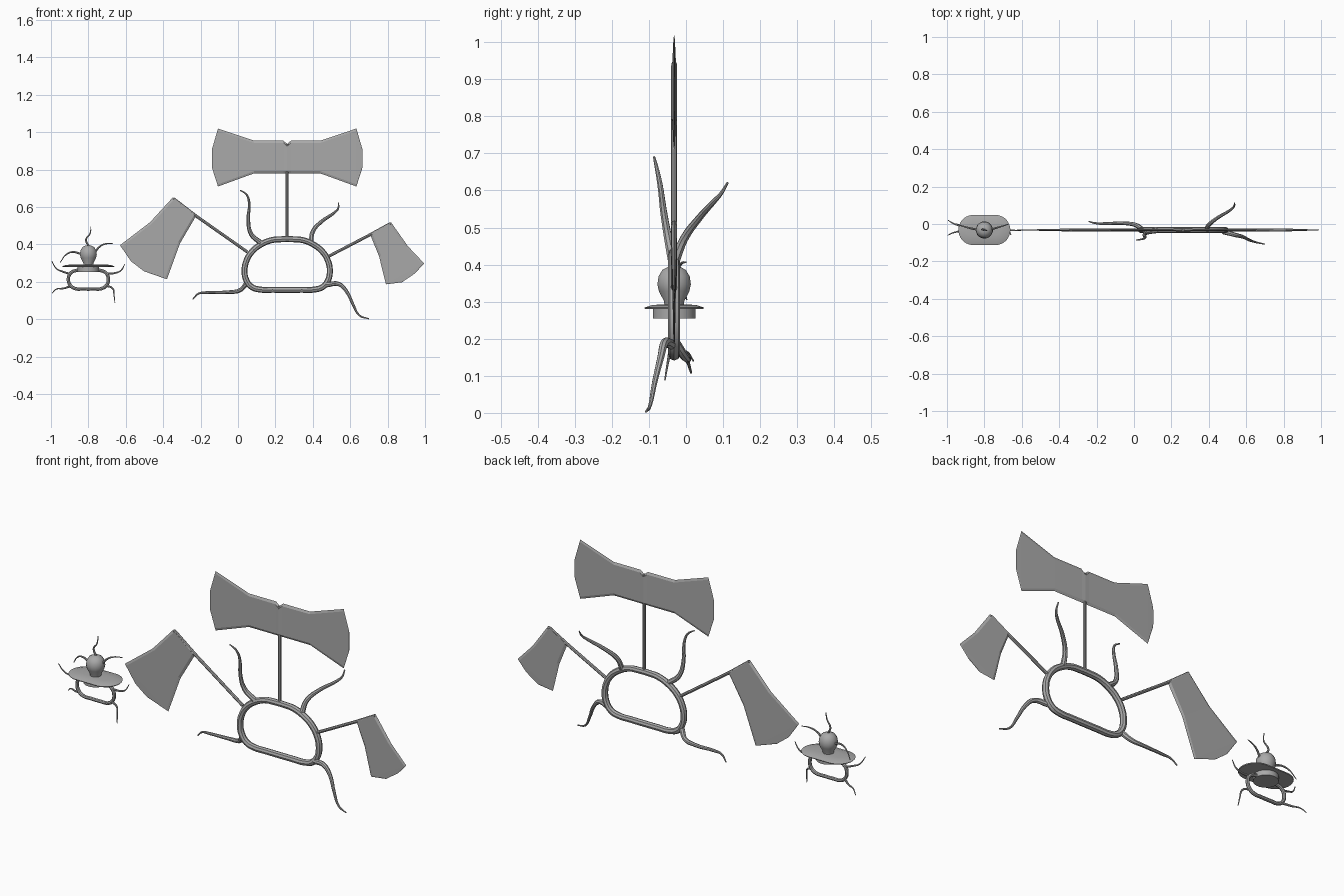
import bpy, bmesh, math
from mathutils import Vector

old = bpy.data.objects.get("Cube")
if old:
    bpy.data.objects.remove(old, do_unlink=True)

grey = bpy.data.materials.new("plain_grey")
grey.use_nodes = True
grey.diffuse_color = (0.4, 0.4, 0.4, 1)
grey.node_tree.nodes["Principled BSDF"].inputs["Base Color"].default_value = (0.4, 0.4, 0.4, 1)

Y = -0.032          # plane in which the rings and blades stand
CX, SX = 0.263, -0.80  # centres of the large and small figures


def add(name, mesh, smooth=True):
    ob = bpy.data.objects.new(name, mesh)
    bpy.context.collection.objects.link(ob)
    mesh.materials.clear()
    mesh.materials.append(grey)
    if smooth:
        bpy.ops.object.select_all(action='DESELECT')
        ob.select_set(True)
        bpy.context.view_layer.objects.active = ob
        bpy.ops.object.shade_smooth_by_angle(angle=math.radians(40))
    return ob


def tube(name, points, start, end=None, closed=False, curved=True):
    """Octagonal tube through points, tapering from start to end radius."""
    cu = bpy.data.curves.new(name, 'CURVE')
    cu.dimensions = '3D'
    cu.bevel_depth = 1
    cu.bevel_resolution = 2
    cu.use_fill_caps = True
    cu.resolution_u = 4 if curved else 1
    sp = cu.splines.new('BEZIER')
    sp.bezier_points.add(len(points) - 1)
    sp.use_cyclic_u = closed
    end = start if end is None else end
    for i, (bp, co) in enumerate(zip(sp.bezier_points, points)):
        bp.co = co
        bp.handle_left_type = bp.handle_right_type = 'AUTO' if curved else 'VECTOR'
        bp.radius = start + (end - start) * i / (len(points) - 1)
    tmp = bpy.data.objects.new(name + "_path", cu)
    bpy.context.collection.objects.link(tmp)
    deps = bpy.context.evaluated_depsgraph_get()
    mesh = bpy.data.meshes.new_from_object(tmp.evaluated_get(deps))
    bpy.data.objects.remove(tmp, do_unlink=True)
    return add(name, mesh)


def ring(name, cx, half, radius):
    """Upright D-shaped loop from its right half, mirrored."""
    pts = [(cx + x, Y, z) for x, z in half]
    pts += [(cx - x, Y, z) for x, z in reversed(half)]
    return tube(name, pts, radius, closed=True)


def blade(name, stations):
    """Bevelled plate; stations are (upper, lower, half thickness)."""
    bm = bmesh.new()
    rows = []
    for a, b, t in stations:
        a, b = Vector((a[0], Y, a[1])), Vector((b[0], Y, b[1]))
        step = (b - a).normalized() * 0.012
        d = Vector((0, t, 0))
        loop = [a, a + step - d, b - step - d, b, b - step + d, a + step + d]
        rows.append([bm.verts.new(v) for v in loop])
    for r, s in zip(rows, rows[1:]):
        for i in range(6):
            j = (i + 1) % 6
            bm.faces.new((r[i], r[j], s[j], s[i]))
    bm.faces.new(rows[0])
    bm.faces.new(rows[-1])
    bmesh.ops.recalc_face_normals(bm, faces=bm.faces)
    mesh = bpy.data.meshes.new(name)
    bm.to_mesh(mesh)
    bm.free()
    return add(name, mesh, smooth=False)


def lathe(name, profile, sides, stretch=0.0):
    """Turned solid about the small figure's axis, optionally drawn out along x."""
    bm = bmesh.new()
    rows = []
    for r, z in profile:
        row = []
        for i in range(sides):
            a = 2 * math.pi * (i + 0.5) / sides
            x = r * math.cos(a) + math.copysign(stretch, math.cos(a))
            row.append(bm.verts.new((SX + x, Y + r * math.sin(a), z)))
        rows.append(row)
    for r, s in zip(rows, rows[1:]):
        for i in range(sides):
            j = (i + 1) % sides
            bm.faces.new((r[i], r[j], s[j], s[i]))
    bm.faces.new(rows[0])
    bm.faces.new(rows[-1])
    bmesh.ops.recalc_face_normals(bm, faces=bm.faces)
    mesh = bpy.data.meshes.new(name)
    bm.to_mesh(mesh)
    bm.free()
    return add(name, mesh)


# Large body ring
ring("body_ring", CX, [(.08, .158), (.145, .159), (.19, .173), (.219, .21), (.228, .26),
                       (.219, .31), (.19, .36), (.14, .40), (.08, .424), (.03, .428)], 0.016)

# Axe handles
tube("centre_handle", [(CX, Y, .43), (CX, Y, .937)], .008, curved=False)
tube("right_handle", [(.05, Y, .36), (-.225, Y, .553), (-.345, Y, .645)], .008, curved=False)
tube("left_handle", [(.485, Y, .337), (.706, Y, .452), (.815, Y, .512)], .008, curved=False)

# Double-headed blade, mirrored about its handle
half = [(.402, 0.91, 0.81, .001), (.37, 1.02, .71, .002), (.177, .955, .78, .005), (.02, .955, .78, .007)]
double = [((CX - x, u), (CX - x, l), t) for x, u, l, t in half]
double.append(((CX, .937), (CX, .78), .008))
double += [((CX + x, u), (CX + x, l), t) for x, u, l, t in reversed(half)]
blade("double_axe_blade", double)

# Single blades, from the handle out to the cutting edge
blade("right_axe_blade", [((-.348, .652), (-.225, .551), .008), ((-.47, .519), (-.31, .406), .005),
                          ((-.631, .396), (-.38, .214), .002), ((-.572, .31), (-.503, .257), .001)])
blade("left_axe_blade", [((.818, .519), (.706, .455), .008), ((.909, .39), (.754, .337), .005),
                         ((.995, .299), (.791, .187), .002), ((.947, .246), (.877, .198), .001)])

# Large tentacles
tube("upper_right_tentacle", [(.12, -.035, .41), (.07, -.045, .455), (.055, -.06, .54),
                              (.06, -.07, .615), (.047, -.08, .665), (.012, -.086, .69)], .014, .003)
tube("upper_left_tentacle", [(.39, -.03, .41), (.40, -.005, .47), (.45, .035, .525),
                             (.515, .075, .57), (.535, .095, .592), (.538, .113, .622)], .014, .003)
tube("lower_right_tentacle", [(.045, -.03, .19), (.01, -.006, .155), (-.055, .004, .145),
                              (-.17, .002, .143), (-.21, .005, .138), (-.242, .014, .108)], .014, .003)
tube("lower_left_tentacle", [(.475, -.04, .185), (.54, -.058, .188), (.58, -.068, .15),
                             (.615, -.085, .08), (.65, -.097, .02), (.70, -.108, .003)], .014, .003)

# Small figure: ring, collar, brim and bulb head
ring("small_ring", SX, [(.03, .162), (.07, .164), (.097, .182), (.107, .215),
                        (.095, .247), (.06, .262), (.02, .265)], 0.009)
lathe("collar", [(.058, .254), (.058, .284)], 24)
lathe("brim", [(.079, .280), (.081, .284), (.06, .291), (.025, .293)], 32, stretch=.058)
lathe("bulb_head", [(.026, .286), (.028, .302), (.042, .328), (.046, .347),
                    (.043, .368), (.032, .386), (.016, .394), (.003, .396)], 16)

# Small tentacles
small = {
    "head_top": [(-.797, -.032, .39), (-.813, -.03, .425), (-.79, -.035, .46), (-.787, -.03, .497)],
    "head_left": [(-.765, -.03, .36), (-.735, -.02, .392), (-.70, -.01, .405), (-.668, 0, .406)],
    "head_right": [(-.84, -.03, .35), (-.885, -.02, .36), (-.92, -.01, .345), (-.95, .002, .305)],
    "ring_upper_right": [(-.90, -.032, .243), (-.94, -.04, .256), (-.97, -.048, .27), (-.995, -.06, .31)],
    "ring_upper_left": [(-.70, -.032, .245), (-.655, -.034, .248), (-.625, -.035, .262), (-.605, -.035, .295)],
    "ring_lower_right": [(-.90, -.03, .175), (-.935, -.01, .165), (-.97, .005, .162), (-.994, .02, .14)],
    "ring_lower_left": [(-.705, -.035, .18), (-.67, -.043, .165), (-.663, -.05, .13), (-.658, -.057, .088)],
}
for part, pts in small.items():
    tube(part + "_tentacle", pts, .006, .002)
